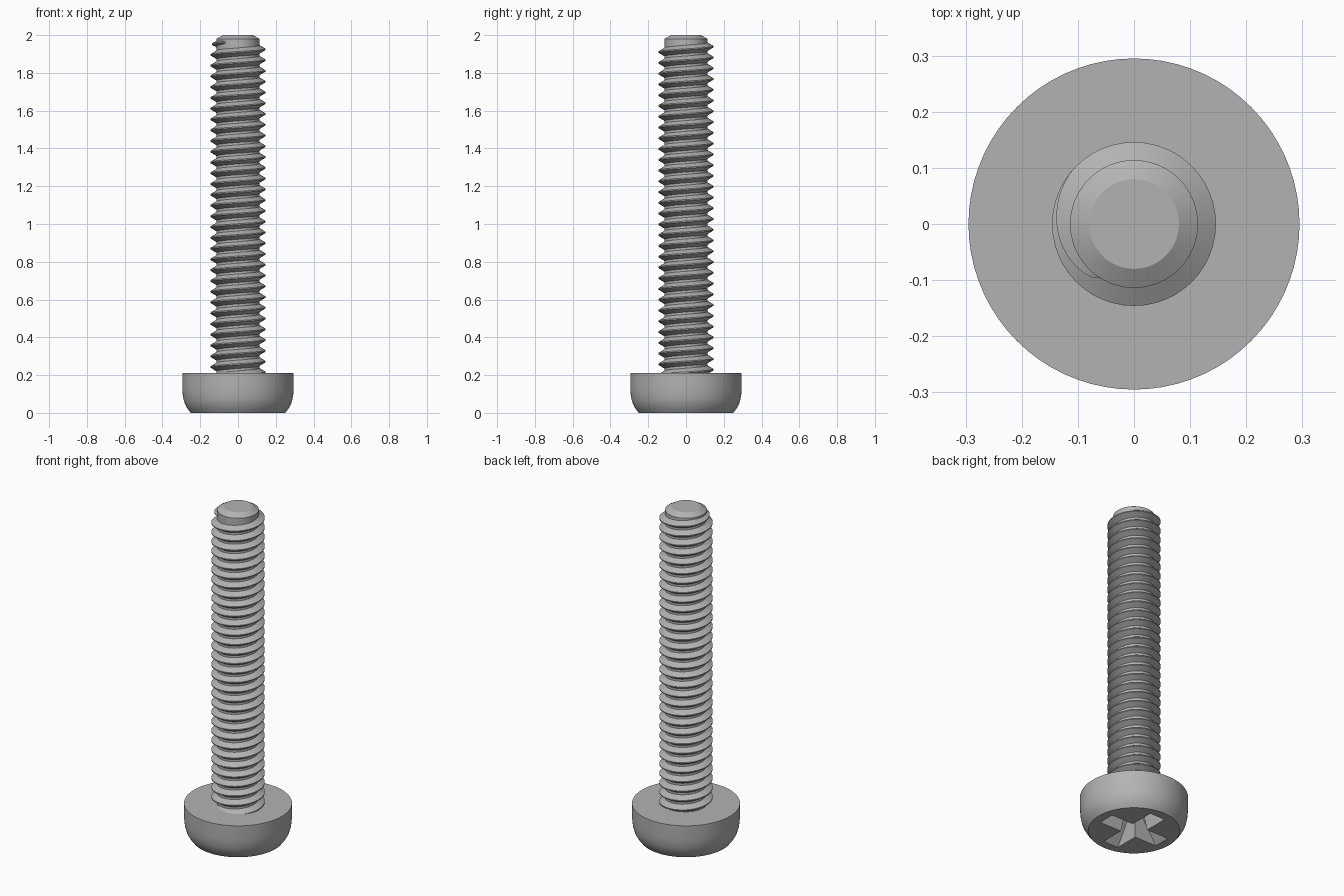
import bpy, bmesh, math
from mathutils import Vector

if "Cube" in bpy.data.objects:
    bpy.data.objects.remove(bpy.data.objects["Cube"])

steel = bpy.data.materials.new("steel grey")
steel.diffuse_color = (0.45, 0.45, 0.45, 1)
steel.use_nodes = True
steel.node_tree.nodes["Principled BSDF"].inputs["Base Color"].default_value = steel.diffuse_color

CORE, CREST, PITCH = 0.114, 0.146, 0.057


def finish(name, bm):
    bmesh.ops.recalc_face_normals(bm, faces=bm.faces)
    mesh = bpy.data.meshes.new(name)
    bm.to_mesh(mesh)
    bm.free()
    mesh.materials.append(steel)
    obj = bpy.data.objects.new(name, mesh)
    bpy.context.collection.objects.link(obj)
    return obj


def loft(name, rings):
    """Skin closed rings of equal length and cap both ends."""
    bm = bmesh.new()
    loops = [[bm.verts.new(p) for p in ring] for ring in rings]
    n = len(loops[0])
    for a, b in zip(loops, loops[1:]):
        for i in range(n):
            j = (i + 1) % n
            bm.faces.new((a[i], a[j], b[j], b[i]))
    bm.faces.new(loops[0][::-1])
    bm.faces.new(loops[-1])
    return finish(name, bm)


def revolve(name, profile, segments):
    angles = [2 * math.pi * i / segments for i in range(segments)]
    return loft(name, [[Vector((r * math.cos(a), r * math.sin(a), z)) for a in angles]
                       for r, z in profile])


def smooth(obj):
    bpy.ops.object.select_all(action='DESELECT')
    obj.select_set(True)
    bpy.context.view_layer.objects.active = obj
    bpy.ops.object.shade_smooth_by_angle(angle=math.radians(30))


def cross(length, width, z):
    """Plus-shaped outline with four arms."""
    pts = []
    for k in range(4):
        c, s = math.cos(k * math.pi / 2), math.sin(k * math.pi / 2)
        for x, y in ((length, -width), (length, width), (width, width)):
            pts.append(Vector((x * c - y * s, x * s + y * c, z)))
    return pts


# Pan head
head = revolve("head", [(0.250, 0), (0.267, 0.022), (0.280, 0.045), (0.288, 0.070),
                        (0.293, 0.100), (0.295, 0.130), (0.295, 0.21)], 72)

# Tapered cross-shaped driver recess
cutter = loft("recess_cutter", [cross(0.207, 0.052, -0.01), cross(0.08, 0.032, 0.14)])
cutter.hide_render = True
cut = head.modifiers.new("recess", 'BOOLEAN')
cut.operation, cut.solver, cut.object = 'DIFFERENCE', 'EXACT', cutter
bpy.context.view_layer.objects.active = head
bpy.ops.object.modifier_apply(modifier=cut.name)
bpy.data.objects.remove(cutter)
smooth(head)

# Shank core with a chamfered tip
smooth(revolve("shank", [(CORE, 0.18), (CORE, 1.98), (0.08, 2.0)], 48))

# Helical thread that fades out below the tip
STEPS = 48
end = math.radians(240)
fade = math.radians(100)
start = end - 31 * 2 * math.pi
count = 31 * STEPS
rings = []
for i in range(count + 1):
    a = start + (end - start) * i / count
    z = 1.953 + PITCH * (a - math.pi) / (2 * math.pi)
    if z < 0.19:
        continue
    k = min(1, (end - a) / fade)
    tip = CORE - 0.003 + (CREST - CORE + 0.003) * math.sqrt(max(k, 0.001))
    half = 0.006 + 0.018 * k
    rings.append([Vector((r * math.cos(a), r * math.sin(a), z + dz))
                  for r, dz in ((CORE - 0.003, -half), (tip, -0.003),
                                (tip, 0.003), (CORE - 0.003, half))])
smooth(loft("thread", rings))
